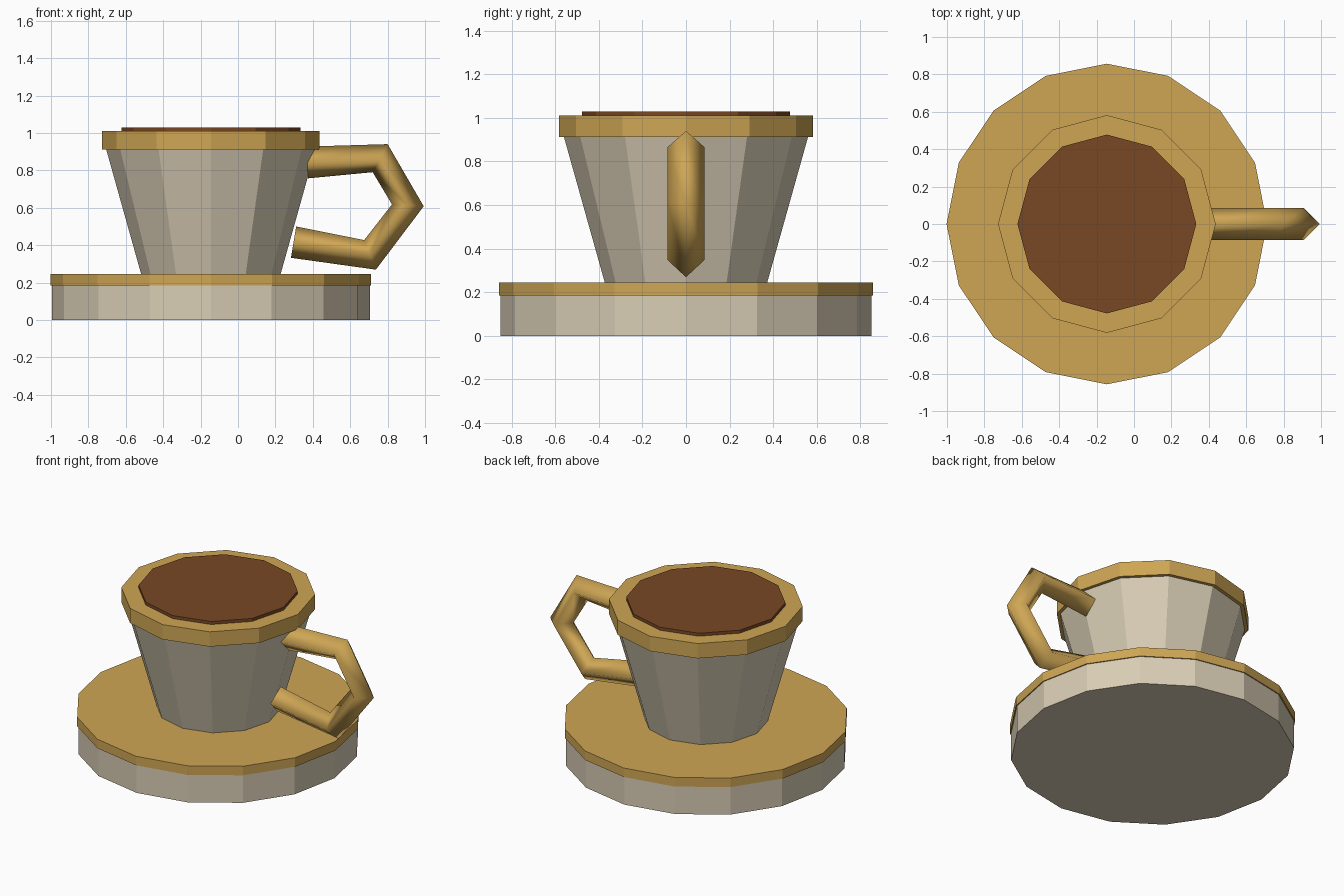
import bpy

if "Cube" in bpy.data.objects:
    bpy.data.objects.remove(bpy.data.objects["Cube"])

CX = -0.145  # shared axis of cup and saucer


def material(name, rgb):
    m = bpy.data.materials.new(name)
    m.diffuse_color = (*rgb, 1.0)
    m.use_nodes = True
    m.node_tree.nodes["Principled BSDF"].inputs["Base Color"].default_value = m.diffuse_color
    return m


cream = material("cream ceramic", (0.69, 0.61, 0.46))
gold = material("gold trim", (0.62, 0.38, 0.09))
coffee_brown = material("coffee brown", (0.19, 0.065, 0.018))


def tapered_disc(name, sides, r_bottom, r_top, z0, z1, mat):
    """Faceted round part between two heights."""
    bpy.ops.mesh.primitive_cone_add(
        vertices=sides, radius1=r_bottom, radius2=r_top, depth=z1 - z0,
        location=(CX, 0, (z0 + z1) / 2))
    ob = bpy.context.object
    ob.name = name
    ob.data.materials.append(mat)
    return ob


# Saucer: thick base with a thin, slightly wider top plate
tapered_disc("saucer_base", 16, 0.85, 0.85, 0.0, 0.19, cream)
tapered_disc("saucer_top", 16, 0.857, 0.857, 0.185, 0.245, gold)

# Cup: flared body, lip band and drink surface
tapered_disc("cup_body", 12, 0.37, 0.562, 0.235, 0.92, cream)
tapered_disc("cup_lip", 12, 0.582, 0.582, 0.912, 1.01, gold)
tapered_disc("coffee", 12, 0.478, 0.478, 0.95, 1.03, coffee_brown)

# Handle: angular path swept with a smooth-shaded four-sided section
path = [(0.37, 0.842), (0.76, 0.865), (0.908, 0.613), (0.706, 0.348), (0.297, 0.416)]
curve = bpy.data.curves.new("handle", "CURVE")
curve.dimensions = "3D"
curve.bevel_depth = 0.085
curve.bevel_resolution = 0
curve.use_fill_caps = True
spline = curve.splines.new("POLY")
spline.points.add(len(path) - 1)
for point, (x, z) in zip(spline.points, path):
    point.co = (x, 0, z, 1)
spline.use_smooth = True
curve.materials.append(gold)
handle = bpy.data.objects.new("handle", curve)
bpy.context.collection.objects.link(handle)
